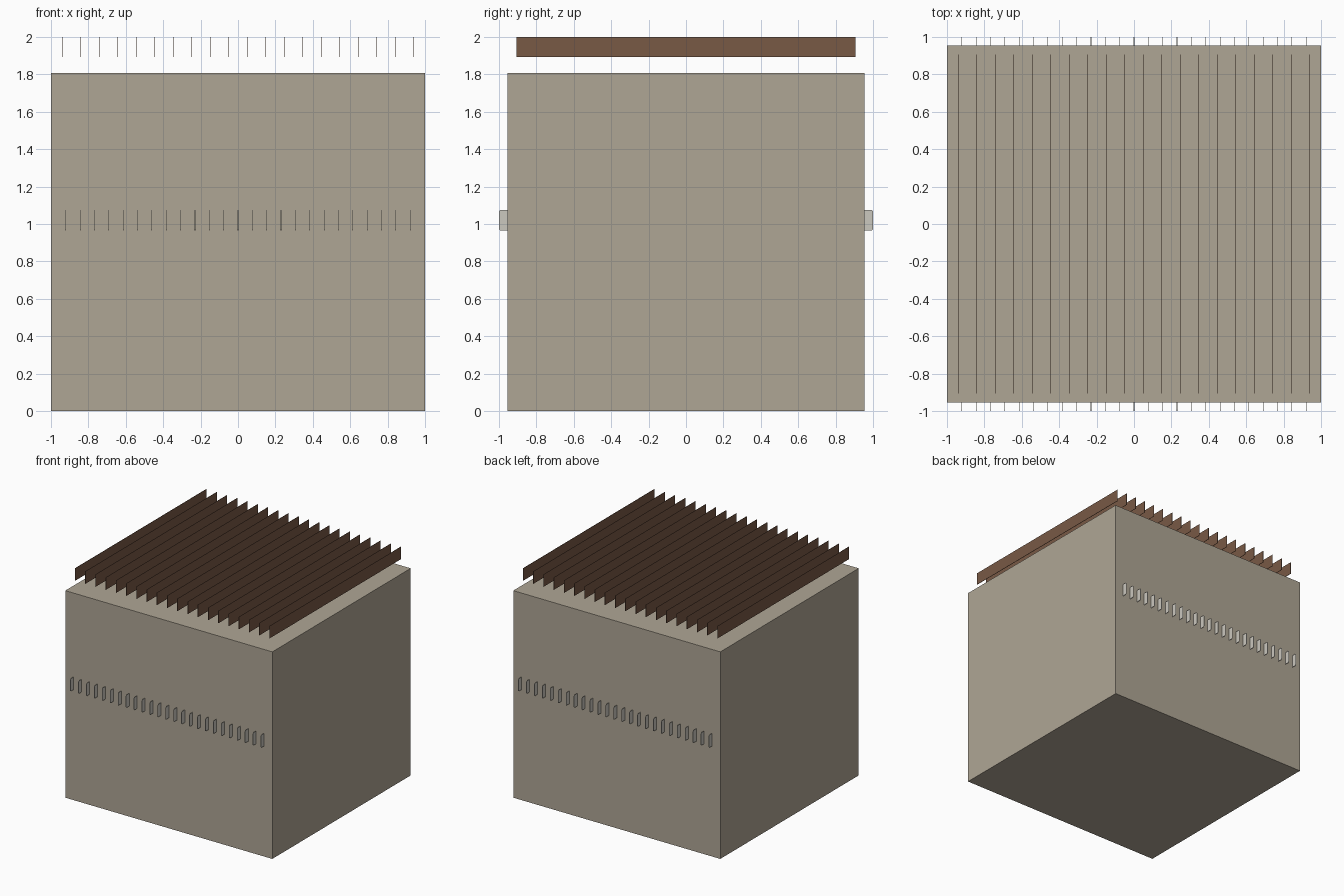
import bpy, bmesh

if "Cube" in bpy.data.objects:
    bpy.data.objects.remove(bpy.data.objects["Cube"])


def material(name, color):
    m = bpy.data.materials.new(name)
    m.diffuse_color = (*color, 1)
    m.use_nodes = True
    m.node_tree.nodes["Principled BSDF"].inputs["Base Color"].default_value = m.diffuse_color
    return m


def make_object(name, bm, mat):
    mesh = bpy.data.meshes.new(name)
    bmesh.ops.recalc_face_normals(bm, faces=bm.faces[:])
    bm.to_mesh(mesh)
    bm.free()
    mesh.materials.append(mat)
    obj = bpy.data.objects.new(name, mesh)
    bpy.context.collection.objects.link(obj)
    return obj


def plate(bm, x, outline, t=0.003):
    """Thin upright plate: a (y, z) outline extruded along x."""
    face = bm.faces.new([bm.verts.new((x - t / 2, y, z)) for y, z in outline])
    ext = bmesh.ops.extrude_face_region(bm, geom=[face])
    verts = [g for g in ext["geom"] if isinstance(g, bmesh.types.BMVert)]
    bmesh.ops.translate(bm, verts=verts, vec=(t, 0, 0))


wall_mat = material("plaster", (0.43, 0.38, 0.30))
wood_mat = material("dark_wood", (0.19, 0.10, 0.06))
fin_mat = material("pale_metal", (0.60, 0.58, 0.52))

# Main block
bm = bmesh.new()
bmesh.ops.create_cube(bm, size=1)
for v in bm.verts:
    v.co = (v.co.x * 2, v.co.y * 1.91, (v.co.z + 0.5) * 1.808)
make_object("main_block", bm, wall_mat)

# Roof slats floating above the block
bm = bmesh.new()
for i in range(20):
    plate(bm, -0.94 + i * 1.88 / 19,
          [(-0.907, 1.892), (0.907, 1.892), (0.907, 2.0), (-0.907, 2.0)])
make_object("roof_slats", bm, wood_mat)

# Rows of small fins with clipped outer corners, front and back
for side, name in ((-1, "front_fins"), (1, "back_fins")):
    bm = bmesh.new()
    outline = [(0.95, 0.965), (0.993, 0.965), (1.0, 0.972),
               (1.0, 1.068), (0.993, 1.076), (0.95, 1.076)]
    for i in range(25):
        plate(bm, -0.92 + i * 1.84 / 24, [(side * y, z) for y, z in outline])
    make_object(name, bm, fin_mat)
